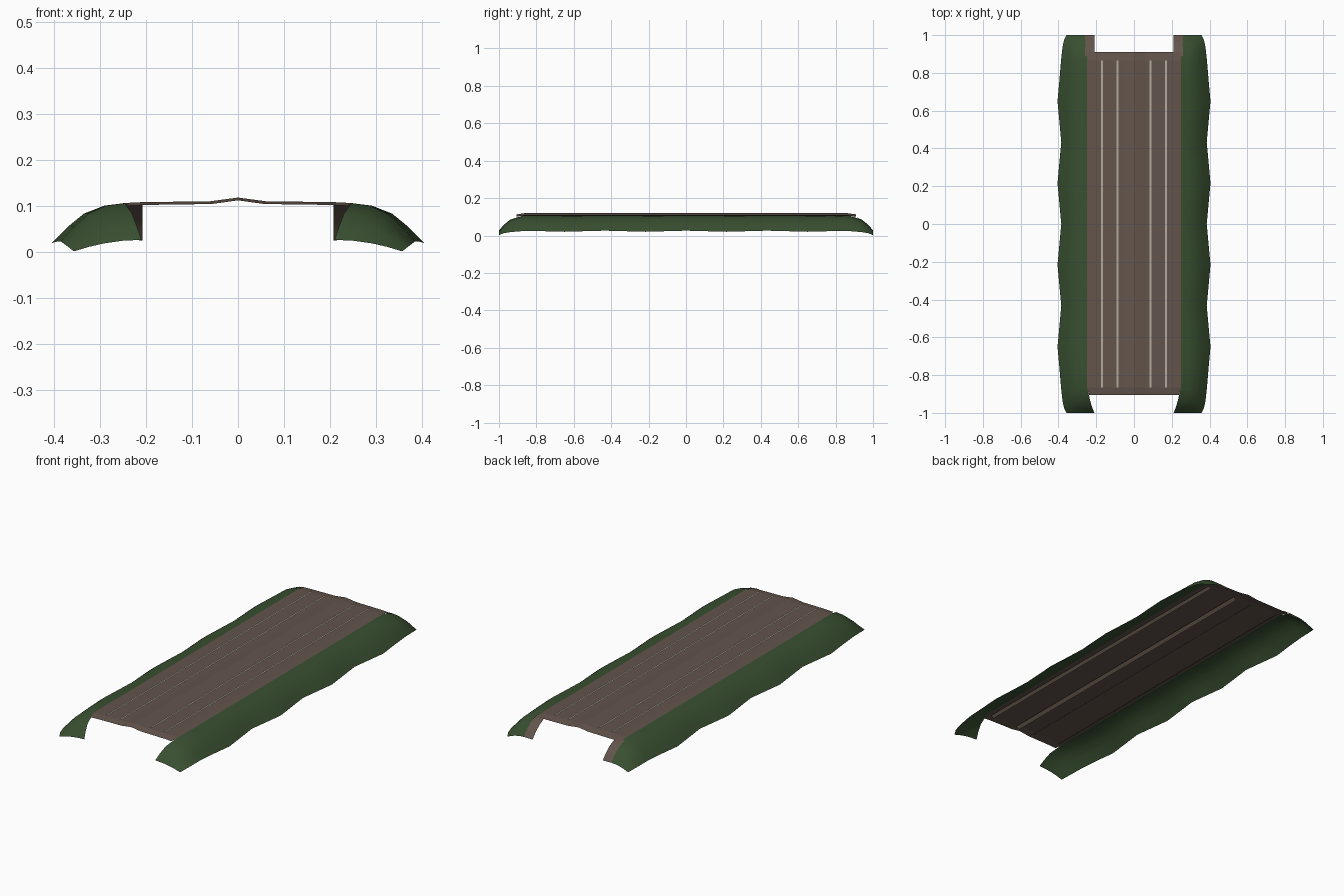
import bpy, math

if "Cube" in bpy.data.objects:
    bpy.data.objects.remove(bpy.data.objects["Cube"])


def material(name, rgb):
    m = bpy.data.materials.new(name)
    m.diffuse_color = (*rgb, 1)
    m.use_nodes = True
    m.node_tree.nodes["Principled BSDF"].inputs["Base Color"].default_value = m.diffuse_color
    return m


DIRT = material("brown dirt", (0.125, 0.09, 0.072))
GRASS = material("dark green grass", (0.04, 0.078, 0.03))
PALE = material("pale wheel line", (0.45, 0.41, 0.34))


def sheet(name, rows, mat, smooth=True):
    """Open surface lofted through rows of points, facing upward."""
    n = len(rows[0])
    verts = [p for r in rows for p in r]
    faces = [(i * n + j, i * n + j + 1, (i + 1) * n + j + 1, (i + 1) * n + j)
             for i in range(len(rows) - 1) for j in range(n - 1)]
    a, b, c = verts[0], verts[1], verts[n]
    up = (b[0] - a[0]) * (c[1] - a[1]) - (b[1] - a[1]) * (c[0] - a[0])
    if up < 0:
        faces = [f[::-1] for f in faces]
    me = bpy.data.meshes.new(name)
    me.from_pydata(verts, [], faces)
    me.materials.append(mat)
    for p in me.polygons:
        p.use_smooth = smooth
    ob = bpy.data.objects.new(name, me)
    bpy.context.collection.objects.link(ob)
    return ob


# road deck with a slight crown, dipping at both ends
deck_x = [(-0.25, 0.107), (-0.21, 0.109), (-0.06, 0.111), (0, 0.119),
          (0.06, 0.111), (0.21, 0.109), (0.25, 0.107)]
deck = []
for y, dz, w in [(-0.905, -0.006, 0.95), (-0.865, 0, 1), (0, 0, 1),
                 (0.865, 0, 1), (0.91, -0.006, 1)]:
    deck.append([(x * w, y, z + dz) for x, z in deck_x])
sheet("road_deck", deck, DIRT, False)

# bank stations: y, outer x, foot z
stations = [(-1, 0.357, 0.002), (-0.975, 0.37, 0.012), (-0.94, 0.378, 0.018),
            (-0.87, 0.386, 0.024)]
for i in range(-7, 8):
    y = i * 0.65 / 6
    wave = math.cos(math.pi * (abs(y) - 0.217) / 0.217)
    stations.append((y, 0.395 + 0.01 * wave, 0.023 - 0.003 * wave))
stations += [(-y, x, z) for y, x, z in stations[3::-1]]


def drop(y):
    """Height factor that rounds the ends down."""
    t = max(0, (abs(y) - 0.865) / 0.135)
    return 1 - t ** 2.2


for s, side in ((-1, "left"), (1, "right")):
    # grass bank
    rows = []
    for y, xo, zf in stations:
        inner = 0.247
        if y < -0.9:
            inner = 0.238 - 0.028 * ((-y - 0.9) / 0.1) ** 1.5
        elif y > 0.9:
            inner = 0.258
        k = drop(y)
        row = []
        for t, h in [(0, 1), (0.28, 0.93), (0.56, 0.72), (0.78, 0.39), (1, 0)]:
            low = 0.027 + (zf - 0.027) * t ** 2
            row.append((s * (inner + (xo - inner) * t), y,
                        low + k * (0.107 - low) * h))
        rows.append(row)
    sheet(side + "_grass_bank", rows, GRASS)

    # bare dirt shoulder at the rear end of the bank
    rows = []
    for y in (0.89, 0.91, 0.94, 0.97, 0.985, 1):
        z = 0.027 + drop(y) * 0.079
        rows.append([(s * 0.208, y, z - 0.001), (s * 0.259, y, z)])
    sheet(side + "_dirt_shoulder", rows, DIRT)

    # pair of thin wheel lines
    for k, x in enumerate((0.088, 0.17)):
        sheet(f"{side}_wheel_line_{k + 1}",
              [[(s * x - 0.005, y, 0.116), (s * x + 0.005, y, 0.116)]
               for y in (-0.865, 0.865)], PALE, False)

    # slanted strips under the deck
    for k, (xa, xb, za, zb) in enumerate([(0.06, 0.045, 0.101, 0.085),
                                          (0.225, 0.213, 0.104, 0.09)]):
        sheet(f"{side}_under_strip_{k + 1}",
              [[(s * xa, y, za), (s * xb, y, zb)] for y in (-0.865, 0.865)],
              DIRT, False)
